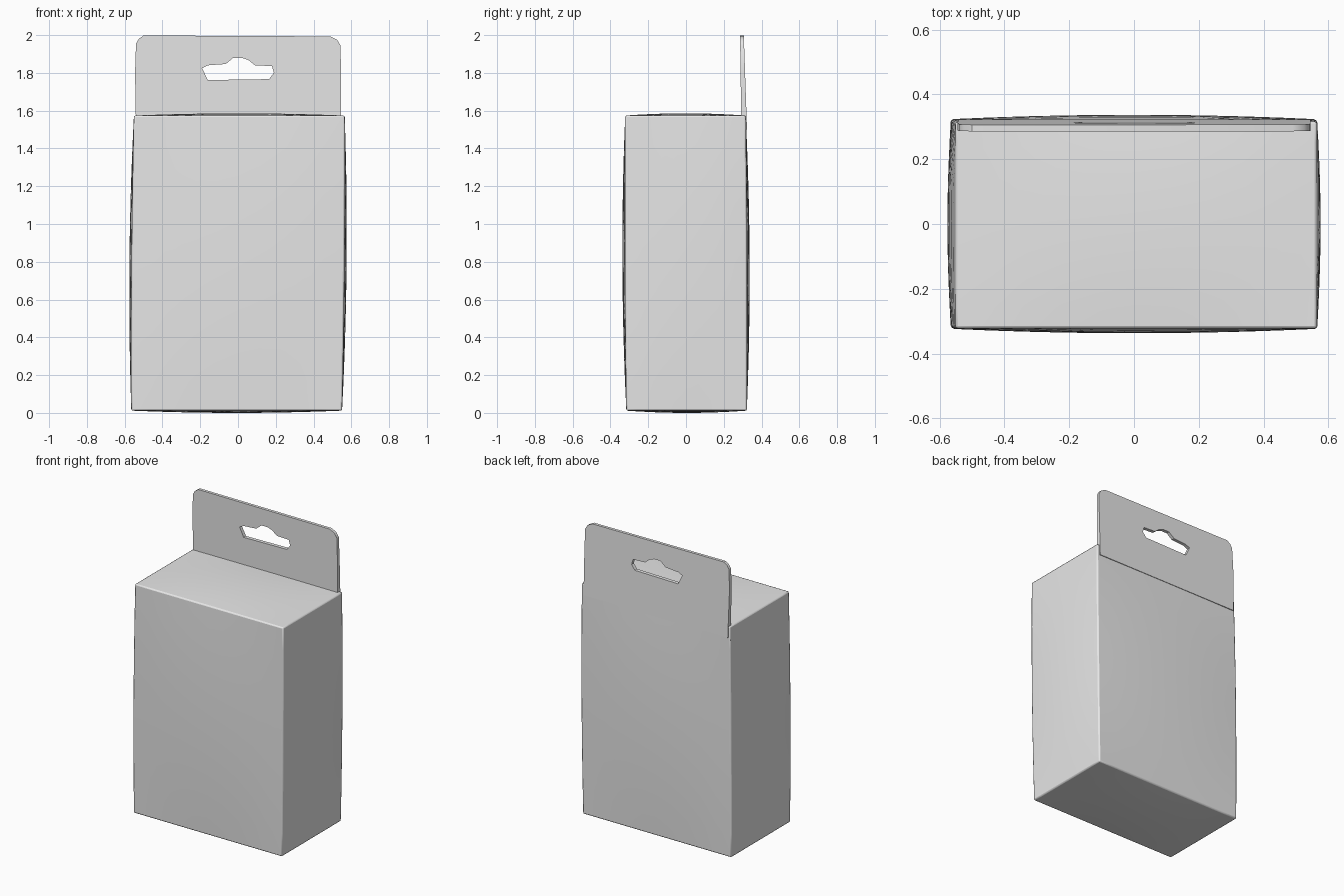
import bpy
import bmesh
from mathutils import Vector

cube = bpy.data.objects.get("Cube")
if cube:
    bpy.data.objects.remove(cube, do_unlink=True)

# Plain card colour
card = bpy.data.materials.new("grey_card")
card.use_nodes = True
GREY = (0.8, 0.8, 0.8, 1.0)
card.diffuse_color = GREY
card.node_tree.nodes["Principled BSDF"].inputs["Base Color"].default_value = GREY


def finish(obj, angle):
    """Assign the card material and smooth the gentle curves."""
    obj.data.materials.clear()
    obj.data.materials.append(card)
    bpy.ops.object.select_all(action="DESELECT")
    obj.select_set(True)
    bpy.context.view_layer.objects.active = obj
    bpy.ops.object.shade_smooth_by_angle(angle=angle)


# Carton body: a subdivided box whose panels bulge slightly outwards
half = Vector((0.558, 0.319, 0.781))
bulge = Vector((0.012, 0.014, 0.012))
bm = bmesh.new()
bmesh.ops.create_cube(bm, size=2)
bmesh.ops.subdivide_edges(bm, edges=bm.edges[:], cuts=9, use_grid_fill=True)
for v in bm.verts:
    u = v.co.copy()
    for i in range(3):
        a, b = u[(i + 1) % 3], u[(i + 2) % 3]
        v.co[i] = u[i] * (half[i] + bulge[i] * (1 - a * a) * (1 - b * b))
    # The panels also bow along the upright edges, and the body leans a little
    v.co.x += 0.005 * u.x * (1 - u.z ** 2) + 0.007 * u.z
    v.co.y += 0.004 * u.y * (1 - u.z ** 2) - 0.003 * u.z
    v.co.z += half.z + bulge.z
mesh = bpy.data.meshes.new("carton_body")
bm.to_mesh(mesh)
bm.free()
body = bpy.data.objects.new("carton_body", mesh)
bpy.context.collection.objects.link(body)
bevel = body.modifiers.new("folded_edges", "BEVEL")
bevel.width = 0.008
bevel.segments = 2
bevel.limit_method = "ANGLE"
bevel.angle_limit = 0.8
finish(body, 0.9)

# Hanging tab: an outline with a peg slot, drawn as x and z pairs
outline = [(-0.54, 1.5), (-0.545, 1.8), (-0.54, 1.955), (-0.525, 1.98),
           (-0.5, 1.998), (0.49, 1.993), (0.525, 1.975), (0.543, 1.945),
           (0.545, 1.8), (0.545, 1.5)]
slot = [(-0.19, 1.825), (-0.16, 1.762), (0.165, 1.767), (0.19, 1.8),
        (0.18, 1.836), (0.09, 1.84), (0.055, 1.868), (0.02, 1.88),
        (-0.025, 1.88), (-0.065, 1.847), (-0.16, 1.84)]
curve = bpy.data.curves.new("hanging_tab", "CURVE")
curve.dimensions = "2D"
curve.fill_mode = "BOTH"
curve.extrude = 0.01
for points in (outline, slot):
    spline = curve.splines.new("POLY")
    spline.points.add(len(points) - 1)
    spline.use_cyclic_u = True
    for point, (x, z) in zip(spline.points, points):
        point.co = (x, z, 0, 1)
tab = bpy.data.objects.new("hanging_tab", curve)
bpy.context.collection.objects.link(tab)
bpy.ops.object.select_all(action="DESELECT")
tab.select_set(True)
bpy.context.view_layer.objects.active = tab
bpy.ops.object.convert(target="MESH")
tab = bpy.context.object

# Stand the tab up, thicker at its fold and leaning forward at the top
bm = bmesh.new()
bm.from_mesh(tab.data)
bmesh.ops.remove_doubles(bm, verts=bm.verts[:], dist=0.0001)
for v in bm.verts:
    x, z, depth = v.co
    t = (z - 1.5) / 0.5
    v.co = (x, 0.308 - 0.012 * t + depth * (1.5 - 0.5 * t), z)
bmesh.ops.recalc_face_normals(bm, faces=bm.faces[:])
bm.to_mesh(tab.data)
bm.free()
finish(tab, 0.6)
